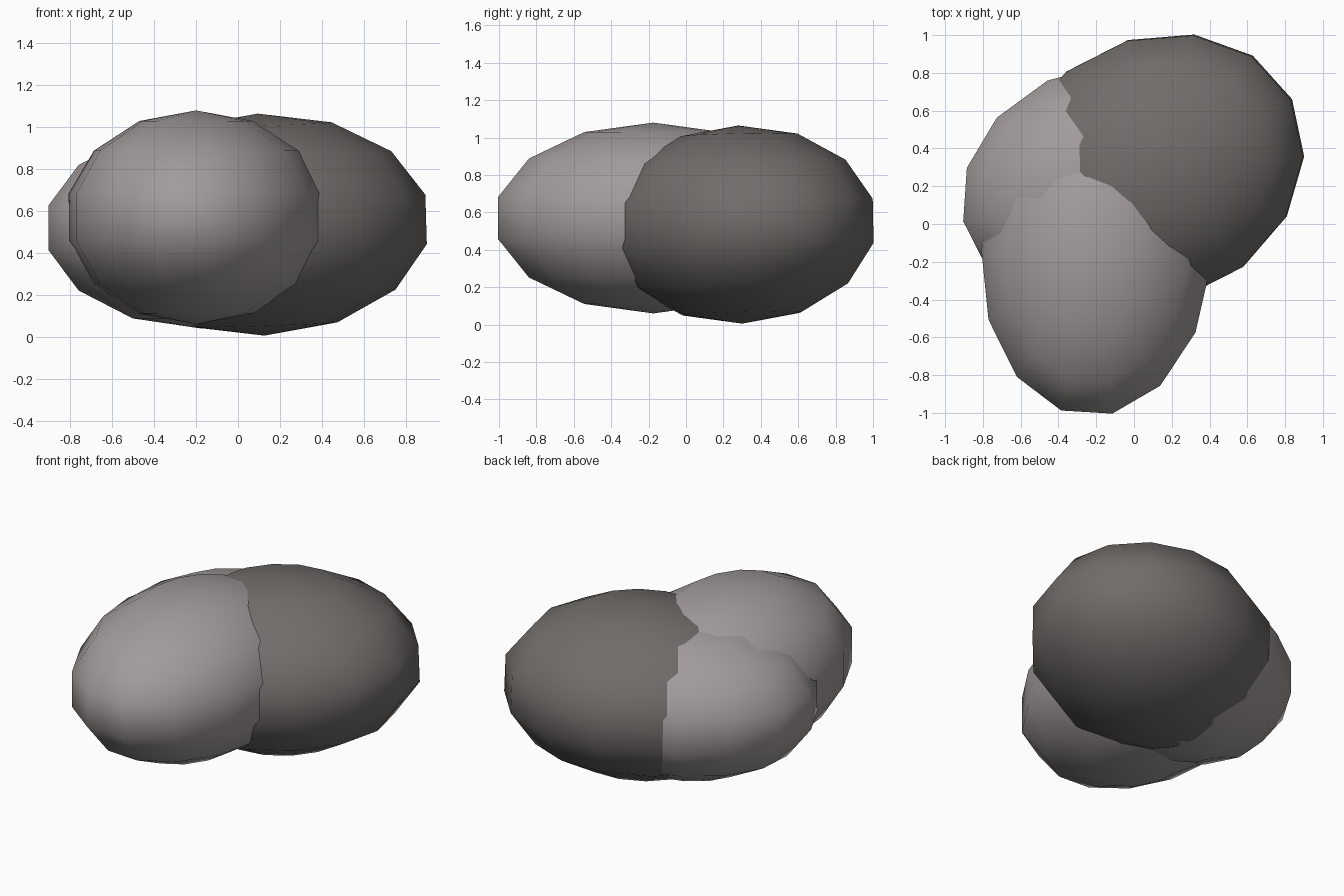
import bpy
import bmesh
from math import sin, cos, pi, radians
from mathutils import Matrix

cube = bpy.data.objects.get("Cube")
if cube:
    bpy.data.objects.remove(cube, do_unlink=True)

SEGMENTS, RINGS = 14, 7


def make_material(name, rgb):
    mat = bpy.data.materials.new(name)
    mat.use_nodes = True
    mat.diffuse_color = (*rgb, 1)
    bsdf = mat.node_tree.nodes["Principled BSDF"]
    bsdf.inputs["Base Color"].default_value = (*rgb, 1)
    bsdf.inputs["Roughness"].default_value = 0.9
    return mat


def make_boulder(name, mat, centre, radii, turn, phase=0.0, tilt=(0, 0)):
    """Lathe a coarse ball, then stretch and turn it into a boulder."""
    bm = bmesh.new()
    arc = [bm.verts.new((sin(pi * i / RINGS), 0, cos(pi * i / RINGS)))
           for i in range(RINGS + 1)]
    edges = [bm.edges.new(pair) for pair in zip(arc, arc[1:])]
    bmesh.ops.spin(bm, geom=arc + edges, axis=(0, 0, 1), cent=(0, 0, 0),
                   angle=2 * pi, steps=SEGMENTS)
    bmesh.ops.remove_doubles(bm, verts=bm.verts[:], dist=0.001)
    bmesh.ops.transform(bm, matrix=Matrix.Rotation(phase, 3, 'Z'), verts=bm.verts[:])
    bmesh.ops.recalc_face_normals(bm, faces=bm.faces[:])
    for face in bm.faces:
        face.smooth = True
    mesh = bpy.data.meshes.new(name)
    bm.to_mesh(mesh)
    bm.free()
    mesh.materials.append(mat)
    obj = bpy.data.objects.new(name, mesh)
    bpy.context.collection.objects.link(obj)
    obj.location = centre
    obj.scale = radii
    obj.rotation_mode = 'ZXY'
    obj.rotation_euler = (tilt[0], tilt[1], radians(turn))
    return obj


dark_stone = make_material("dark stone", (0.165, 0.152, 0.143))
pale_stone = make_material("pale stone", (0.36, 0.325, 0.325))

HALF_STEP = pi / SEGMENTS

# Large dark boulder at the back left
make_boulder("dark_boulder", dark_stone, (0.11, 0.29, 0.535),
             (0.833, 0.708, 0.53), 27, tilt=(0.02, -0.03))
# Pale boulder at the front
make_boulder("front_boulder", pale_stone, (-0.2, -0.175, 0.57),
             (0.865, 0.625, 0.51), 86.5, phase=HALF_STEP)
# Lower pale boulder on the right side
make_boulder("side_boulder", pale_stone, (-0.18, 0.21, 0.52),
             (0.773, 0.631, 0.48), 23, phase=HALF_STEP * 1.25)
